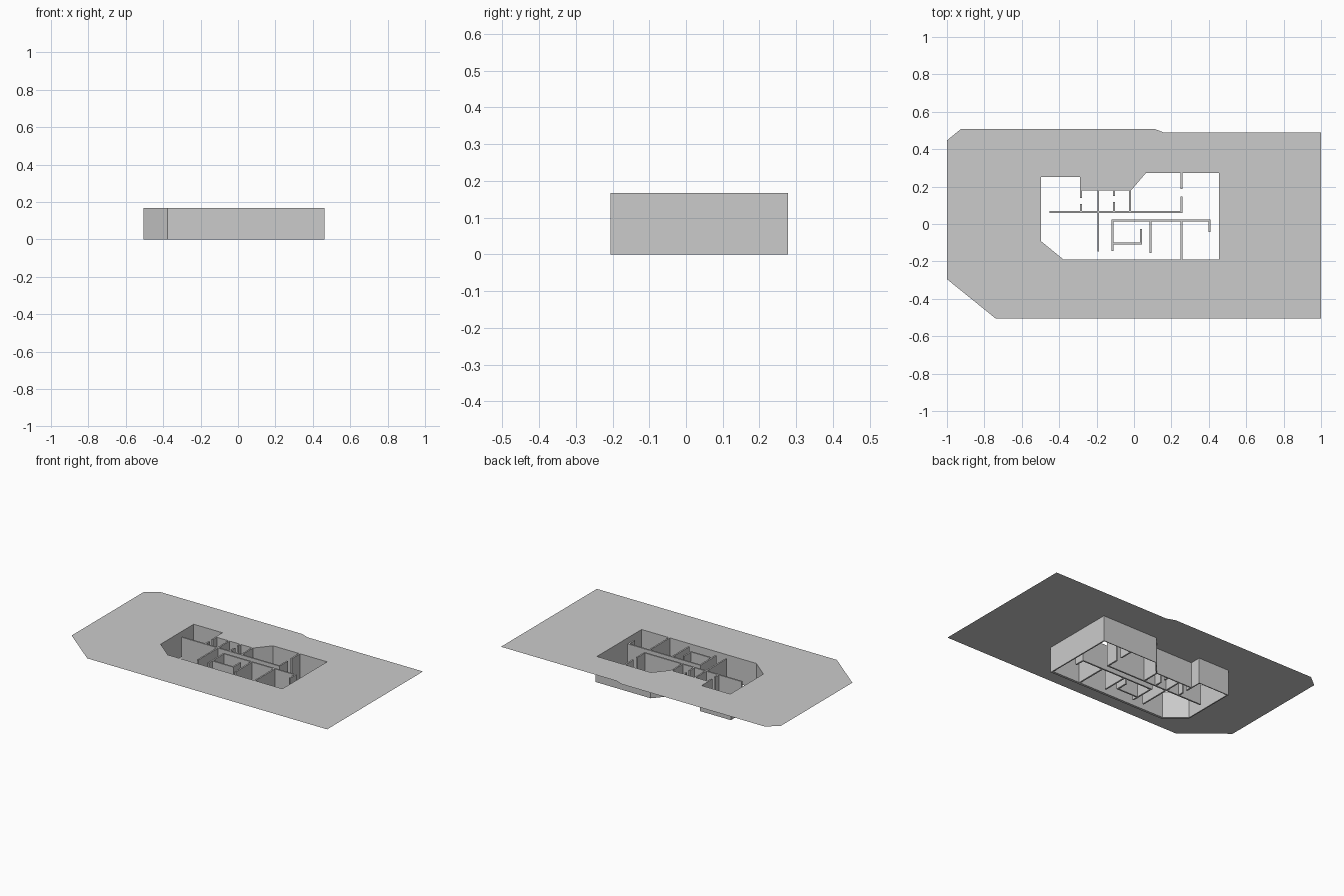
import bpy, bmesh

if "Cube" in bpy.data.objects:
    bpy.data.objects.remove(bpy.data.objects["Cube"])

TOP = 0.167   # height of the site sheet and wall tops
T = 0.010     # partition thickness

grey = bpy.data.materials.new("light grey")
grey.diffuse_color = (0.6, 0.6, 0.6, 1)
grey.use_nodes = True
grey.node_tree.nodes["Principled BSDF"].inputs["Base Color"].default_value = grey.diffuse_color


def finish(bm, name):
    mesh = bpy.data.meshes.new(name)
    bm.to_mesh(mesh)
    bm.free()
    mesh.materials.append(grey)
    obj = bpy.data.objects.new(name, mesh)
    bpy.context.collection.objects.link(obj)
    return obj


def loop(bm, pts, z):
    return [bm.verts.new((x, y, z)) for x, y in pts]


site = [(-1, -0.295), (-0.74, -0.505), (1, -0.505), (1, 0.488),
        (0.163, 0.488), (0.11, 0.508), (-0.925, 0.508), (-1, 0.447)]
# Inner and outer outlines of the building, anticlockwise, matching corners
inner = [(-0.497, -0.092), (-0.377, -0.19), (0.455, -0.19), (0.455, 0.273),
         (0.064, 0.273), (-0.016, 0.179), (-0.289, 0.179), (-0.289, 0.251), (-0.497, 0.251)]
outer = [(-0.505, -0.100), (-0.377, -0.206), (0.463, -0.206), (0.463, 0.278),
         (0.061, 0.278), (-0.019, 0.186), (-0.282, 0.186), (-0.282, 0.257), (-0.505, 0.257)]

# Thin site sheet with the building cut out of it
bm = bmesh.new()
edges = []
for pts in (site, inner):
    vs = loop(bm, pts, TOP)
    edges += [bm.edges.new((vs[i], vs[(i + 1) % len(vs)])) for i in range(len(vs))]
bmesh.ops.triangle_fill(bm, edges=edges, use_beauty=True, normal=(0, 0, 1))
for f in bm.faces:
    f.normal_update()
    if f.normal.z < 0:
        f.normal_flip()
finish(bm, "site_sheet")

# Outer walls: two skins and the ring joining them at the bottom
bm = bmesh.new()
ob, ot = loop(bm, outer, 0), loop(bm, outer, TOP)
ib, it = loop(bm, inner, 0), loop(bm, inner, TOP)
n = len(outer)
for i in range(n):
    j = (i + 1) % n
    bm.faces.new((ob[i], ob[j], ot[j], ot[i]))
    bm.faces.new((ib[j], ib[i], it[i], it[j]))
    bm.faces.new((ob[j], ob[i], ib[i], ib[j]))
finish(bm, "outer_walls")


# Partition walls
def box(name, x0, x1, y0, y1):
    bm = bmesh.new()
    bmesh.ops.create_cube(bm, size=1)
    for v in bm.verts:
        v.co = ((x0 + x1) / 2 + v.co.x * (x1 - x0),
                (y0 + y1) / 2 + v.co.y * (y1 - y0), (v.co.z + 0.5) * TOP)
    finish(bm, name)


# Walls running left to right: y, x start, x end
for k, (y, a, b) in enumerate([(0.065, -0.452, 0.258), (0.018, -0.12, 0.408),
                               (-0.104, -0.11, 0.042)]):
    box(f"long_partition_{k + 1}", a, b, y - T / 2, y + T / 2)

# Walls running front to back: x, y start, y end
for k, (x, a, b) in enumerate([
        (0.254, 0.07, 0.148), (0.254, 0.187, 0.273), (0.254, -0.19, 0.013),
        (0.404, -0.043, 0.013), (-0.191, -0.146, 0.06), (-0.191, 0.07, 0.179),
        (-0.115, -0.144, 0.013), (0.037, -0.099, -0.027), (0.088, -0.155, 0.013),
        (-0.284, 0.07, 0.107), (-0.284, 0.14, 0.179), (-0.107, 0.07, 0.118),
        (-0.107, 0.15, 0.179), (-0.021, 0.07, 0.179)]):
    box(f"cross_partition_{k + 1}", x - T / 2, x + T / 2, a, b)
